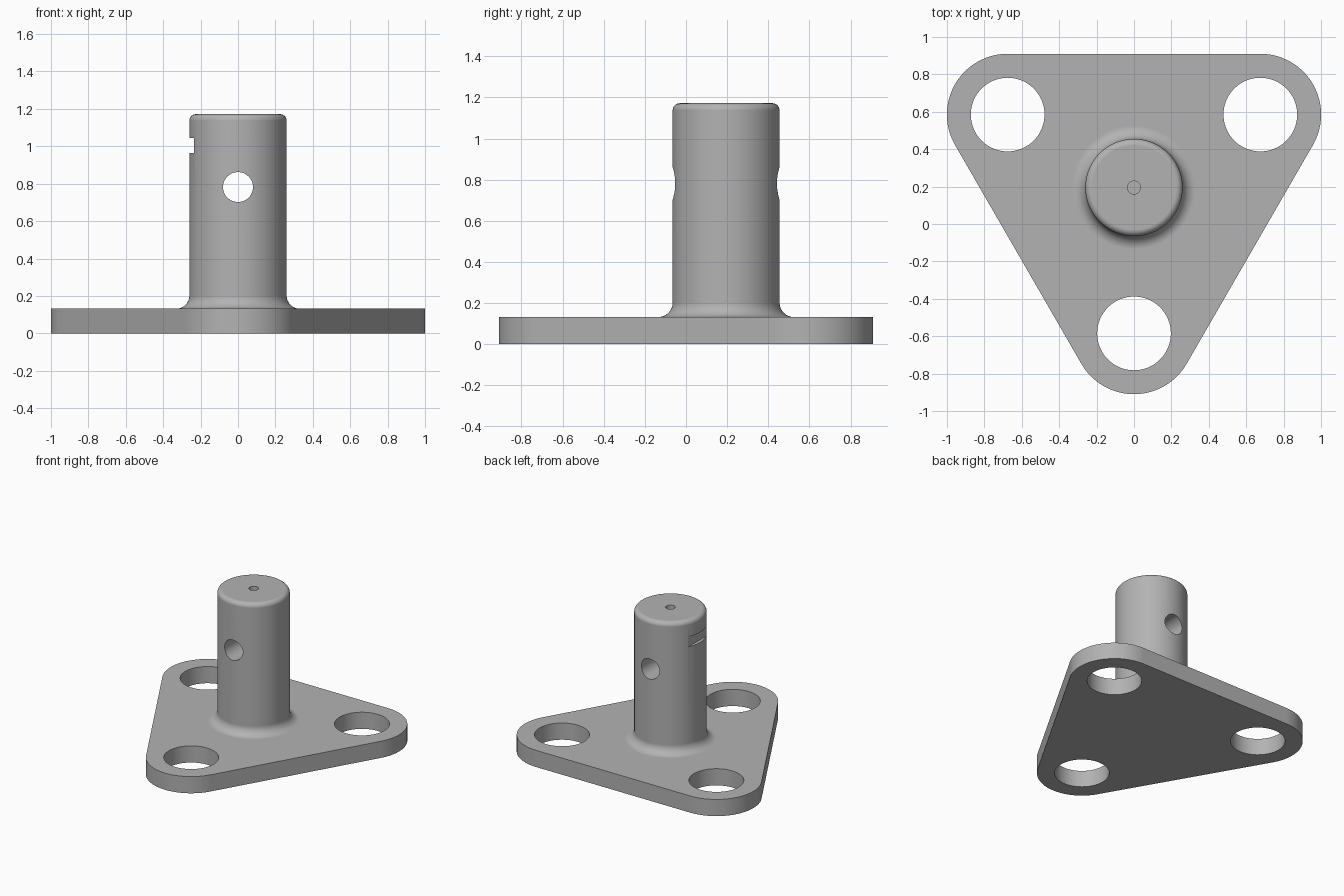
import bpy
import bmesh
from math import sin, cos, pi, radians
from mathutils import Matrix, Vector

default = bpy.data.objects.get("Cube")
if default:
    bpy.data.objects.remove(default, do_unlink=True)

CENTRE_Y = 0.195
PLATE_H = 0.132
TOP = 1.172
POST_R = 0.26
CORNER_R = 0.325
HOLE_R = 0.197
ARM = 0.78

steel = bpy.data.materials.new("satin grey")
steel.use_nodes = True
grey = (0.45, 0.45, 0.45, 1)
steel.diffuse_color = grey
steel.node_tree.nodes["Principled BSDF"].inputs["Base Color"].default_value = grey


def finish(name, bm):
    bmesh.ops.recalc_face_normals(bm, faces=bm.faces)
    mesh = bpy.data.meshes.new(name)
    bm.to_mesh(mesh)
    bm.free()
    mesh.materials.append(steel)
    obj = bpy.data.objects.new(name, mesh)
    bpy.context.collection.objects.link(obj)
    return obj


def arc(cx, cy, r, start, end, steps):
    for i in range(steps + 1):
        a = radians(start + (end - start) * i / steps)
        yield cx + r * cos(a), cy + r * sin(a)


def cylinder(name, r, length, location, rotation=Matrix(), sides=64):
    bm = bmesh.new()
    bmesh.ops.create_cone(bm, cap_ends=True, segments=sides, radius1=r, radius2=r,
                          depth=length, matrix=Matrix.Translation(location) @ rotation)
    return finish(name, bm)


def combine(target, tool, operation):
    mod = target.modifiers.new(tool.name, "BOOLEAN")
    mod.operation, mod.solver, mod.object = operation, "EXACT", tool
    bpy.context.view_layer.objects.active = target
    bpy.ops.object.modifier_apply(modifier=mod.name)
    bpy.data.objects.remove(tool, do_unlink=True)


# Triangular plate with rounded corners
corners = [(ARM * cos(radians(a)), CENTRE_Y + ARM * sin(radians(a)), a) for a in (30, 150, 270)]
bm = bmesh.new()
outline = [p for x, y, a in corners for p in arc(x, y, CORNER_R, a - 60, a + 60, 24)]
base = bm.faces.new([bm.verts.new((x, y, 0)) for x, y in outline])
raised = bmesh.ops.extrude_face_region(bm, geom=[base], use_keep_orig=True)["geom"]
bmesh.ops.translate(bm, vec=(0, 0, PLATE_H),
                    verts=[g for g in raised if isinstance(g, bmesh.types.BMVert)])
bracket = finish("flanged_post", bm)

# Lathed post: foot fillet, straight shaft, rounded top edge
FILLET, ROUND = 0.07, 0.035
profile = [(0, PLATE_H / 2), (POST_R + FILLET, PLATE_H / 2)]
profile += arc(POST_R + FILLET, PLATE_H + FILLET, FILLET, 270, 180, 8)
profile += arc(POST_R - ROUND, TOP - ROUND, ROUND, 0, 90, 6)
profile += [(0, TOP)]
bm = bmesh.new()
verts = [bm.verts.new((r, CENTRE_Y, z)) for r, z in profile]
edges = [bm.edges.new(pair) for pair in zip(verts, verts[1:])]
bmesh.ops.spin(bm, geom=verts + edges, cent=(0, CENTRE_Y, 0), axis=(0, 0, 1),
               angle=2 * pi, steps=96)
bmesh.ops.remove_doubles(bm, verts=bm.verts, dist=0.0001)
bmesh.ops.dissolve_limit(bm, angle_limit=0.001, verts=bm.verts, edges=bm.edges)
combine(bracket, finish("post", bm), "UNION")

# Bolt holes
for x, y, _ in corners:
    combine(bracket, cylinder("bolt_hole", HOLE_R, 1, Vector((x, y, 0))), "DIFFERENCE")

# Cross pin hole and small centre hole in the top
combine(bracket, cylinder("pin_hole", 0.08, 2, Vector((0, CENTRE_Y, 0.782)),
                          Matrix.Rotation(pi / 2, 4, "X"), 48), "DIFFERENCE")
combine(bracket, cylinder("centre_hole", 0.035, 0.4, Vector((0, CENTRE_Y, TOP)), sides=32),
        "DIFFERENCE")

# Straight retaining slot on the right side
bm = bmesh.new()
bmesh.ops.create_cube(bm, size=1, matrix=Matrix.Translation((-0.335, CENTRE_Y, 1.003))
                      @ Matrix.Diagonal((0.2, 0.6, 0.08, 1)))
combine(bracket, finish("retaining_slot", bm), "DIFFERENCE")

# Smooth curved faces and keep the flats clean
for obj in bpy.context.selected_objects:
    obj.select_set(False)
bracket.select_set(True)
bpy.context.view_layer.objects.active = bracket
bpy.ops.object.shade_smooth_by_angle(angle=radians(30))
weighted = bracket.modifiers.new("clean flats", "WEIGHTED_NORMAL")
weighted.keep_sharp = True
